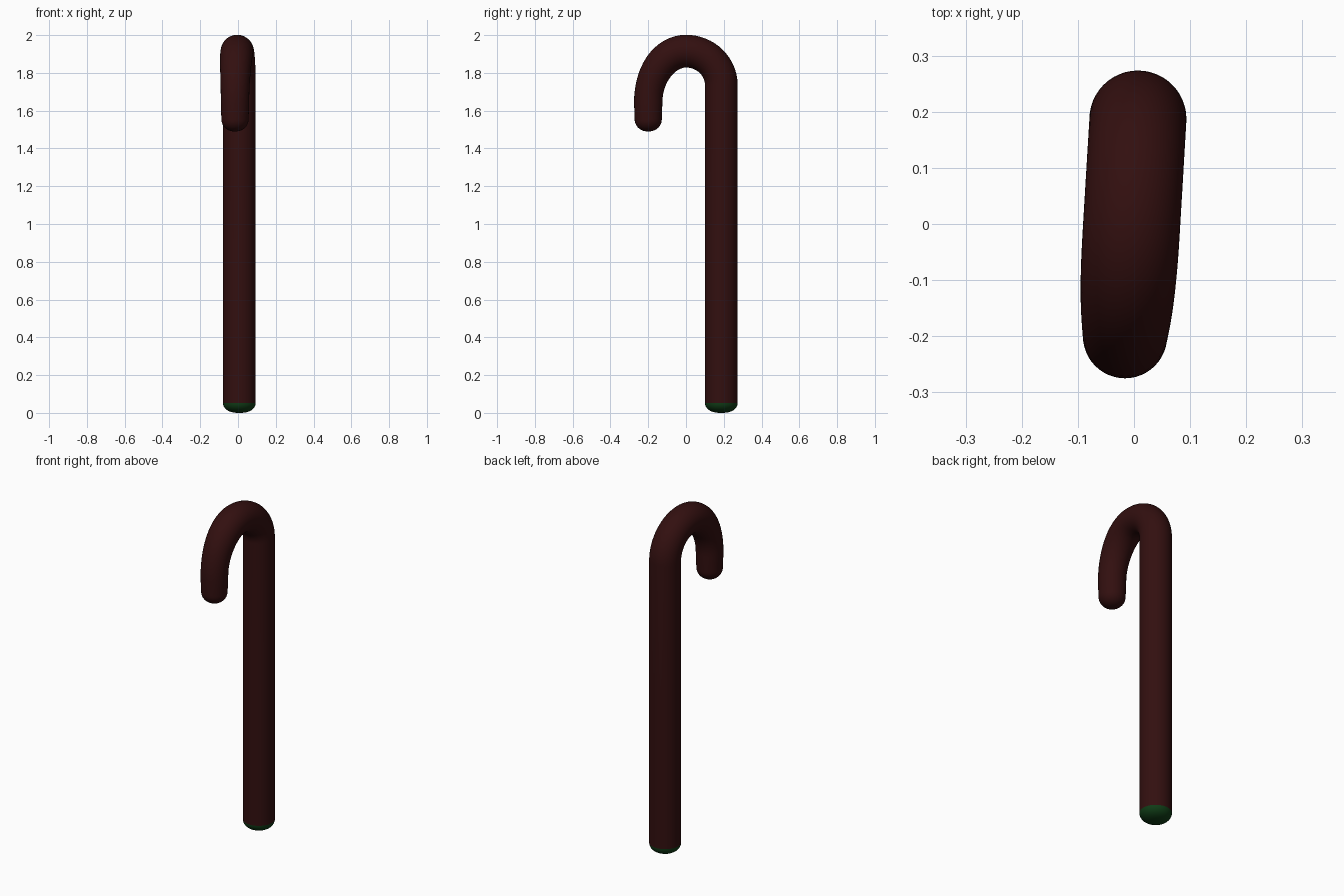
import bpy
import bmesh
from math import sin, cos, pi
from mathutils import Vector

cube = bpy.data.objects.get("Cube")
if cube:
    bpy.data.objects.remove(cube, do_unlink=True)

SIDES = 48
SHAFT_X, SHAFT_Y, SHAFT_R = 0.007, 0.187, 0.0865
TIP_X, TIP_Y, TIP_R = -0.016, -0.2, 0.072
CAP_TOP = 0.052


def material(name, colour):
    mat = bpy.data.materials.new(name)
    mat.use_nodes = True
    mat.diffuse_color = (*colour, 1)
    mat.node_tree.nodes["Principled BSDF"].inputs["Base Color"].default_value = (*colour, 1)
    return mat


def sweep(name, stations, mat):
    """Skin round sections along (centre, radius) stations; a zero radius closes an end."""
    bm = bmesh.new()
    rings = []
    for i, (centre, radius) in enumerate(stations):
        before = stations[max(i - 1, 0)][0]
        after = stations[min(i + 1, len(stations) - 1)][0]
        tangent = (after - before).normalized()
        side = Vector((1, 0, 0))
        side = (side - tangent * side.dot(tangent)).normalized()
        up = tangent.cross(side)
        if radius < 1e-5:
            rings.append([bm.verts.new(centre)])
            continue
        rings.append([bm.verts.new(centre + radius * (cos(a) * side + sin(a) * up))
                      for a in (2 * pi * k / SIDES for k in range(SIDES))])
    for low, high in zip(rings, rings[1:]):
        for k in range(SIDES):
            n = (k + 1) % SIDES
            corners = [low[k % len(low)], low[n % len(low)],
                       high[n % len(high)], high[k % len(high)]]
            bm.faces.new(list(dict.fromkeys(corners)))
    bmesh.ops.recalc_face_normals(bm, faces=bm.faces)
    mesh = bpy.data.meshes.new(name)
    bm.to_mesh(mesh)
    bm.free()
    mesh.materials.append(mat)
    obj = bpy.data.objects.new(name, mesh)
    bpy.context.collection.objects.link(obj)
    bpy.ops.object.select_all(action="DESELECT")
    obj.select_set(True)
    bpy.context.view_layer.objects.active = obj
    bpy.ops.object.shade_smooth_by_angle(angle=pi / 3)
    return obj


def dome(base, radius, depth, steps=10, power=1.0):
    """Stations for a rounded end below the base point."""
    return [(base - Vector((0, 0, depth * sin(t))), radius * max(cos(t), 0) ** power)
            for t in (pi / 2 * k / steps for k in range(1, steps + 1))]


dark_red = material("dark red", (0.032, 0.0048, 0.0048))
dark_green = material("dark green", (0.005, 0.045, 0.008))

# Straight shaft, then two elliptical quarters for the crook
foot = Vector((SHAFT_X, SHAFT_Y, CAP_TOP))
body = [(foot, SHAFT_R), (Vector((SHAFT_X, SHAFT_Y, 0.9)), SHAFT_R)]
CROWN = 1.915
for k in range(33):
    a = pi * k / 32
    front = cos(a) < 0
    y = cos(a) * (abs(TIP_Y) if front else SHAFT_Y)
    spring = 1.645 if front else 1.735
    z = spring + (CROWN - spring) * sin(a)
    along = (SHAFT_Y - y) / (SHAFT_Y - TIP_Y)
    x = SHAFT_X + (TIP_X - SHAFT_X) * along
    radius = SHAFT_R - 0.0115 * max(0, -cos(a)) ** 3
    body.append((Vector((x, y, z)), radius))

# Rounded tip of the crook
tip = Vector((TIP_X, TIP_Y, 1.555))
body.append((tip, TIP_R))
body += dome(tip, TIP_R, 0.065, power=0.9)
sweep("cane_body", body, dark_red)

# Rounded foot cap
sweep("foot_cap", [(foot, SHAFT_R)] + dome(foot, SHAFT_R, CAP_TOP, power=0.8), dark_green)
